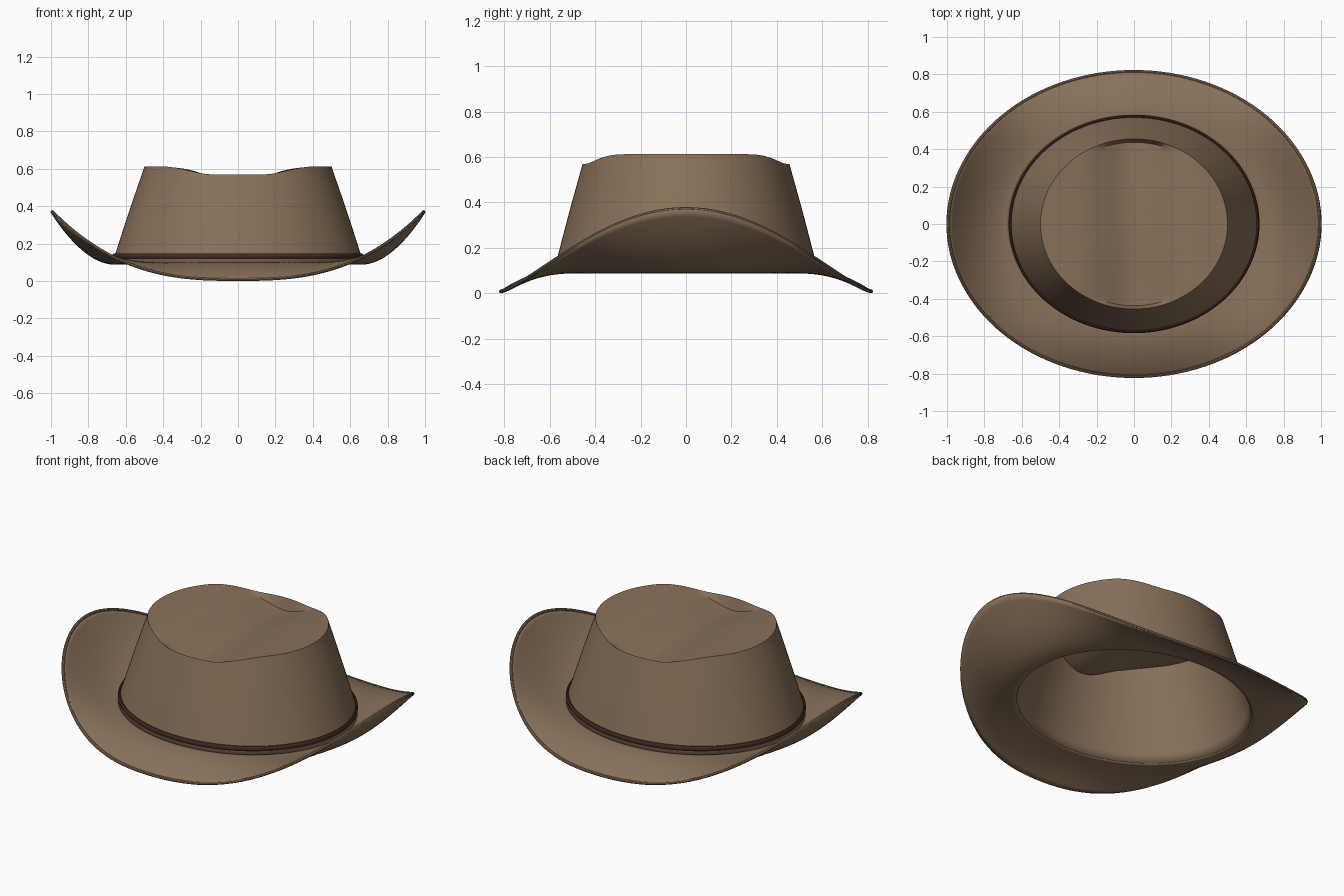
import bpy, math

if "Cube" in bpy.data.objects:
    bpy.data.objects.remove(bpy.data.objects["Cube"])

N = 128


def material(name, col):
    m = bpy.data.materials.new(name)
    m.diffuse_color = (*col, 1)
    m.use_nodes = True
    m.node_tree.nodes["Principled BSDF"].inputs["Base Color"].default_value = m.diffuse_color
    return m


FELT = material("felt", (0.25, 0.165, 0.1))
LEATHER = material("dark_leather", (0.06, 0.024, 0.018))


def loft(name, rings, mat, closed=False, cap_point=None, thickness=0):
    """Skin a list of ring functions angle -> (x, y, z)."""
    verts = [r(2 * math.pi * i / N) for r in rings for i in range(N)]
    faces = []
    count = len(rings)
    for k in range(count if closed else count - 1):
        a, b = k * N, ((k + 1) % count) * N
        for i in range(N):
            j = (i + 1) % N
            faces.append((a + i, a + j, b + j, b + i))
    if cap_point:
        verts.append(cap_point)
        a = (count - 1) * N
        faces += [(a + i, a + (i + 1) % N, len(verts) - 1) for i in range(N)]
    mesh = bpy.data.meshes.new(name)
    mesh.from_pydata(verts, [], faces)
    mesh.materials.append(mat)
    ob = bpy.data.objects.new(name, mesh)
    bpy.context.collection.objects.link(ob)
    if thickness:
        mod = ob.modifiers.new("thickness", 'SOLIDIFY')
        mod.thickness = thickness
        mod.offset = -1
    bpy.ops.object.select_all(action='DESELECT')
    ob.select_set(True)
    bpy.context.view_layer.objects.active = ob
    bpy.ops.object.shade_smooth_by_angle(angle=math.radians(40))
    return ob


def smooth(a, b, t):
    t = max(0, min(1, (t - a) / (b - a)))
    return t * t * (3 - 2 * t)


# Brim: sides sweep up, front and back droop
def brim_point(t, s):
    c, d = math.cos(t), math.sin(t)
    edge = 0.013 + 0.362 * abs(c) ** 2.75
    rx, ry = 0.665 + 0.328 * s, 0.575 + 0.24 * s
    return (rx * c, ry * d, 0.1 + (edge - 0.1) * s ** 1.85)


# rings run outside to inside so the normals point up
loft("brim", [lambda t, s=1 - k / 16: brim_point(t, s) for k in range(17)],
     FELT, thickness=0.012)


# Rolled binding along the brim edge
def binding_ring(a):
    def ring(t):
        x, y, z = brim_point(t, 1)
        r = 0.0085
        return (x + r * math.cos(a) * math.cos(t),
                y + r * math.cos(a) * math.sin(t), z - 0.004 + r * math.sin(a))
    return ring


loft("brim_binding", [binding_ring(2 * math.pi * k / 8) for k in range(8)],
     FELT, closed=True)


# Crown: tapering wall, dipped rim and creased top
def rim_height(x):
    return 0.57 + 0.042 * smooth(0.13, 0.4, abs(x))


def wall_ring(u):
    def ring(t):
        w = u - 0.03 * math.sin(math.pi * u) + 0.06 * u * (1 - u)
        rx, ry = 0.672 - 0.172 * w, 0.582 - 0.127 * w
        c = math.cos(t)
        return (rx * c, ry * math.sin(t), 0.095 + (rim_height(0.5 * c) - 0.095) * u)
    return ring


def crease(x):
    return 0.612 - 0.095 * math.exp(-(x / 0.2) ** 2)


def top_ring(s):
    def ring(t):
        x, y = 0.5 * s * math.cos(t), 0.455 * s * math.sin(t)
        return (x, y, crease(x) - 0.014 * smooth(0.1, 0.44, abs(y)) * math.exp(-(x / 0.2) ** 2))
    return ring


rings = [wall_ring(k / 10) for k in range(11)]
rings += [top_ring(s) for s in (0.96, 0.9, 0.8, 0.7, 0.6, 0.5, 0.4, 0.3, 0.2, 0.1)]
loft("crown", rings, FELT, cap_point=(0, 0, crease(0)), thickness=0.01)


# Hat band: thin rounded cord around the crown base
def band_ring(a):
    def ring(t):
        o = 0.009 * math.cos(a)
        return ((0.662 + o) * math.cos(t), (0.575 + o) * math.sin(t),
                0.133 + 0.015 * math.sin(a))
    return ring


loft("hat_band", [band_ring(2 * math.pi * k / 10) for k in range(10)],
     LEATHER, closed=True)
